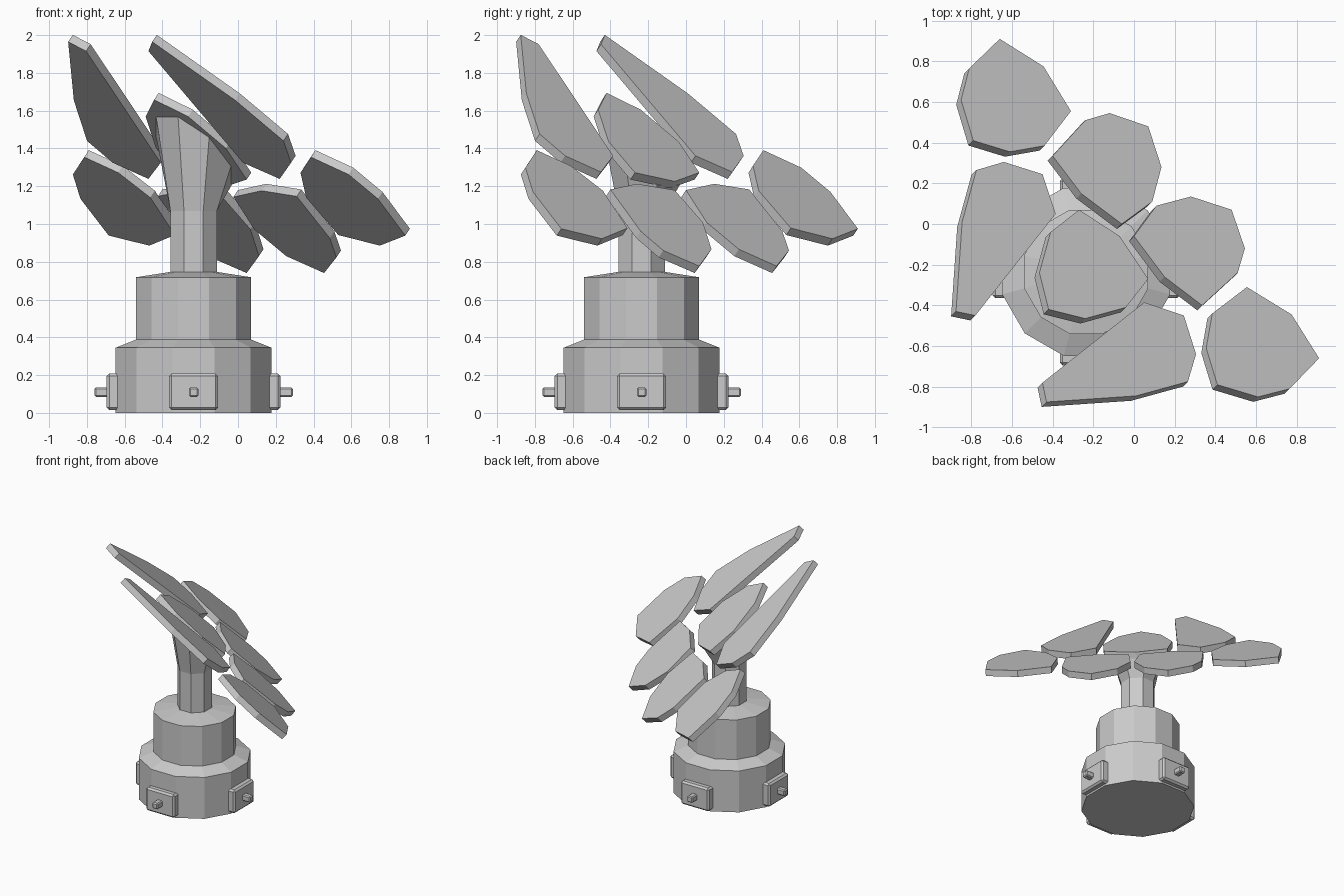
import bpy, bmesh
from math import cos, sin, pi
from mathutils import Vector

cube = bpy.data.objects.get("Cube")
if cube:
    bpy.data.objects.remove(cube, do_unlink=True)

grey = bpy.data.materials.new("light grey")
grey.use_nodes = True
grey.diffuse_color = (0.6, 0.6, 0.6, 1)
grey.node_tree.nodes["Principled BSDF"].inputs["Base Color"].default_value = (0.6, 0.6, 0.6, 1)

AXIS = -0.235           # the pedestal stands at x = y = AXIS
SLOPE = 0.66            # shared tilt of all the panels
NORMAL = Vector((SLOPE, SLOPE, 1)).normalized()
THICK = 0.05


def plane_z(x, y, level=1.14):
    return level - SLOPE * (x + y)


def add_object(name, bm):
    bmesh.ops.recalc_face_normals(bm, faces=bm.faces)
    mesh = bpy.data.meshes.new(name)
    bm.to_mesh(mesh)
    bm.free()
    mesh.materials.append(grey)
    obj = bpy.data.objects.new(name, mesh)
    bpy.context.collection.objects.link(obj)
    return obj


def loft(name, rings):
    """Closed body through rings that have equal point counts."""
    bm = bmesh.new()
    loops = [[bm.verts.new(p) for p in ring] for ring in rings]
    n = len(loops[0])
    for low, high in zip(loops, loops[1:]):
        for i in range(n):
            j = (i + 1) % n
            bm.faces.new((low[i], low[j], high[j], high[i]))
    bm.faces.new(loops[0][::-1])
    bm.faces.new(loops[-1])
    return add_object(name, bm)


def ring(sides, flat, height):
    """Regular ring with a side facing the front; flat is its half width."""
    r = flat / cos(pi / sides)
    points = []
    for i in range(sides):
        a = (i + 0.5) * 2 * pi / sides
        x, y = AXIS + r * cos(a), AXIS + r * sin(a)
        points.append((x, y, height(x, y) if callable(height) else height))
    return points


def box(name, lo, hi, bevel, quarter):
    """Bevelled box given on the front side, turned by quarter turns."""
    bm = bmesh.new()
    bmesh.ops.create_cube(bm, size=1)
    for v in bm.verts:
        v.co = Vector([(a + b) / 2 + c * (b - a) for a, b, c in zip(lo, hi, v.co)])
    bmesh.ops.bevel(bm, geom=bm.edges[:], offset=bevel, segments=1, affect='EDGES')
    obj = add_object(name, bm)
    obj.location = (AXIS, AXIS, 0)
    obj.rotation_euler.z = quarter * pi / 2


# Stepped twelve-sided pedestal
loft("pedestal", [ring(12, w, z) for w, z in
                  ((0.413, 0), (0.413, 0.345), (0.305, 0.388), (0.305, 0.718), (0.1, 0.75))])

# Neck flaring into a head cut parallel to the panels
loft("neck", [ring(8, 0.123, 0.72), ring(8, 0.123, 1.07),
              ring(8, 0.2, lambda x, y: plane_z(x, y, 1.08))])

# Four side boxes with a stepped peg each
for k, side in enumerate(("front", "left", "back", "right")):
    box(side + "_box", (-0.13, -0.46, 0.015), (0.13, -0.36, 0.208), 0.014, k)
    box(side + "_peg", (-0.025, -0.525, 0.085), (0.025, -0.44, 0.135), 0.008, k)

# Tilted panels, as plan outlines of their upper faces
panels = {
    "centre_panel": [(-.27, .07), (-.07, -.06), (.07, -.27), (-.04, -.41),
                     (-.24, -.465), (-.42, -.42), (-.465, -.24), (-.41, -.04)],
    "inner_panel": [(0, -.06), (.11, .09), (.28, .135), (.48, .07),
                    (.545, -.12), (.51, -.24), (.335, -.40), (.15, -.26)],
    "outer_panel": [(.555, -.31), (.775, -.445), (.91, -.66), (.765, -.81),
                    (.61, -.85), (.41, -.79), (.355, -.61), (.385, -.44)],
    "long_panel": [(.05, -.385), (.245, -.45), (.305, -.64), (.265, -.775),
                   (.01, -.845), (-.43, -.875), (-.45, -.78)],
}


def panel(name, outline):
    top = [Vector((x, y, plane_z(x, y))) for x, y in outline]
    loft(name, [[p - NORMAL * THICK for p in top], top])


for name, outline in panels.items():
    if name == "centre_panel":
        panel(name, outline)
    else:
        panel("left_" + name, outline)
        panel("right_" + name, [(y, x) for x, y in outline])
